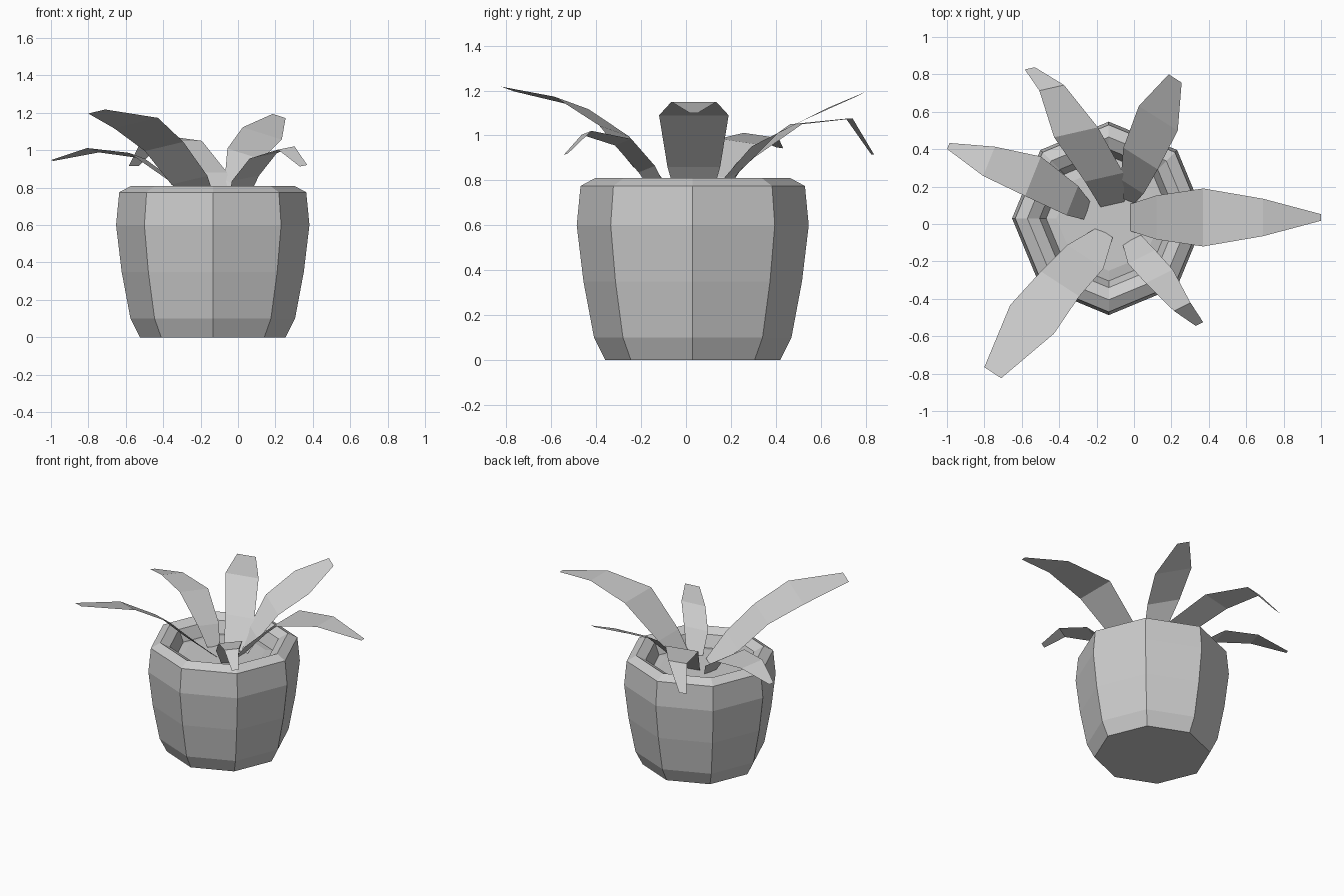
import bpy, math
from mathutils import Vector

CENTRE = Vector((-0.135, 0.03, 0))


def make_object(name, verts, faces):
    mesh = bpy.data.meshes.new(name)
    mesh.from_pydata([tuple(v) for v in verts], [], faces)
    mesh.update()
    obj = bpy.data.objects.new(name, mesh)
    bpy.context.collection.objects.link(obj)
    return obj


def lathe(name, profile, sides=8, cap_start=False, cap_end=False):
    verts = [CENTRE + Vector((r * math.cos(2 * math.pi * i / sides),
                              r * math.sin(2 * math.pi * i / sides), z))
             for r, z in profile for i in range(sides)]
    faces = []
    for k in range(len(profile) - 1):
        for i in range(sides):
            a, b = k * sides + i, k * sides + (i + 1) % sides
            faces.append((a, b, b + sides, a + sides))
    if cap_start:
        faces.append(tuple(reversed(range(sides))))
    if cap_end:
        faces.append(tuple(range(len(verts) - sides, len(verts))))
    return make_object(name, verts, faces)


def leaf(name, across, stations):
    """Flat-sided strip along (x, y, z, width) stations."""
    side = Vector(across).normalized()
    verts = []
    for x, y, z, w in stations:
        verts += [Vector((x, y, z)) - side * w / 2, Vector((x, y, z)) + side * w / 2]
    faces = [(2 * i, 2 * i + 1, 2 * i + 3, 2 * i + 2) for i in range(len(stations) - 1)]
    return make_object(name, verts, faces)


# Pot: outer wall, bevelled rim, sloping inner wall
lathe("pot", [(0.39, 0), (0.44, 0.10), (0.487, 0.35), (0.517, 0.60), (0.50, 0.775),
              (0.435, 0.81), (0.37, 0.775), (0.33, 0.68)], cap_start=True)
# Soil
lathe("soil", [(0.335, 0.69), (0.28, 0.70)], cap_end=True)

# Leaves
leaf("leaf_right", (0, -1, 0),
     [(-0.02, 0.035, 0.70, 0.145), (0.12, 0.035, 0.86, 0.235), (0.37, 0.035, 1.09, 0.31),
      (0.69, 0.035, 1.15, 0.20), (1.0, 0.035, 1.10, 0.035)])
leaf("leaf_back_right", (0.205, -0.13, -0.065),
     [(-0.045, 0.13, 0.70, 0.10), (-0.01, 0.20, 0.82, 0.15), (0.035, 0.35, 0.98, 0.225),
      (0.13, 0.565, 1.09, 0.255), (0.22, 0.778, 1.183, 0.085)])
leaf("leaf_back_left", (0.22, 0.05, 0),
     [(-0.115, 0.105, 0.70, 0.13), (-0.16, 0.25, 0.88, 0.21), (-0.31, 0.49, 1.05, 0.24),
      (-0.44, 0.728, 1.075, 0.135), (-0.557, 0.832, 0.915, 0.055)])
leaf("leaf_left", (-0.08, -0.2, 0.03),
     [(-0.25, 0.07, 0.70, 0.10), (-0.33, 0.125, 0.82, 0.17), (-0.54, 0.255, 0.97, 0.23),
      (-0.775, 0.335, 1.0, 0.17), (-0.993, 0.417, 0.945, 0.035)])
leaf("leaf_front_left", (0.23, -0.15, 0.055),
     [(-0.155, -0.045, 0.70, 0.10), (-0.26, -0.175, 0.84, 0.235), (-0.395, -0.32, 1.02, 0.25),
      (-0.545, -0.51, 1.145, 0.285), (-0.755, -0.795, 1.207, 0.11)])
leaf("leaf_front_right", (0.15, 0.075, 0.03),
     [(-0.012, -0.083, 0.70, 0.11), (0.04, -0.175, 0.85, 0.165), (0.135, -0.28, 0.97, 0.165),
      (0.258, -0.443, 1.012, 0.10), (0.35, -0.535, 0.917, 0.045)])
